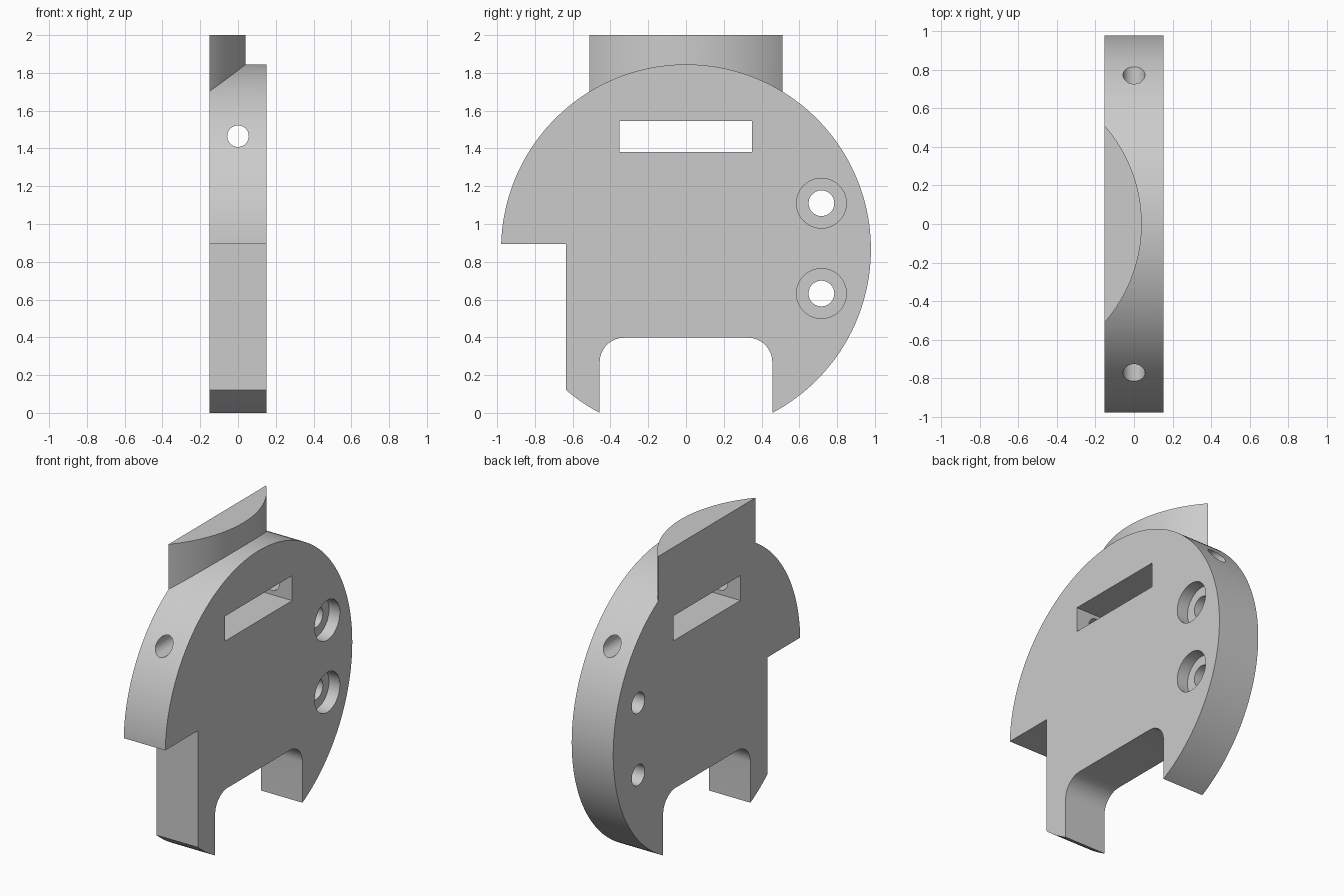
import bpy
import bmesh
from math import cos, sin, pi, radians

if "Cube" in bpy.data.objects:
    bpy.data.objects.remove(bpy.data.objects["Cube"])

HALF = 0.152              # half thickness of the plate
DISC_Z, DISC_R = 0.866, 0.979

grey = bpy.data.materials.new("light_grey")
grey.use_nodes = True
grey.diffuse_color = (0.6, 0.6, 0.6, 1)
grey.node_tree.nodes["Principled BSDF"].inputs["Base Color"].default_value = (0.6, 0.6, 0.6, 1)


def circle(u, v, r, n=64, start=0.0, sweep=2 * pi):
    """Points on a circle or, with a smaller sweep, an arc including its end."""
    count = n if sweep >= 2 * pi else n + 1
    return [(u + r * cos(start + sweep * i / n), v + r * sin(start + sweep * i / n))
            for i in range(count)]


def rect(u0, v0, u1, v1):
    return [(u0, v0), (u1, v0), (u1, v1), (u0, v1)]


def prism(name, points, lo, hi, axis="x"):
    """Extrude a 2D profile along an axis."""
    place = {"x": lambda u, v, t: (t, u, v),
             "y": lambda u, v, t: (u, t, v),
             "z": lambda u, v, t: (u, v, t)}[axis]
    bm = bmesh.new()
    rings = [[bm.verts.new(place(u, v, t)) for u, v in points] for t in (lo, hi)]
    for ring in rings:
        bm.faces.new(ring)
    n = len(points)
    for i in range(n):
        j = (i + 1) % n
        bm.faces.new((rings[0][i], rings[0][j], rings[1][j], rings[1][i]))
    bmesh.ops.recalc_face_normals(bm, faces=bm.faces)
    mesh = bpy.data.meshes.new(name)
    bm.to_mesh(mesh)
    bm.free()
    mesh.materials.append(grey)
    obj = bpy.data.objects.new(name, mesh)
    bpy.context.collection.objects.link(obj)
    return obj


def combine(target, tool, operation):
    tool.hide_render = True
    bpy.ops.object.select_all(action="DESELECT")
    target.select_set(True)
    bpy.context.view_layer.objects.active = target
    mod = target.modifiers.new("boolean", "BOOLEAN")
    mod.operation, mod.solver, mod.object = operation, "EXACT", tool
    bpy.ops.object.modifier_apply(modifier=mod.name)
    bpy.data.objects.remove(tool)


# Round plate, left over-thick at the back and trimmed flush later
plate = prism("mounting_plate", circle(0, DISC_Z, DISC_R, 180), -0.25, HALF)

# Curved boss on top
boss = prism("top_boss", circle(-0.733, 0, 0.773, 64, -radians(51.3), radians(102.6)),
             1.62, 2.0, "z")
combine(plate, boss, "UNION")

# Flat back
combine(plate, prism("back_trim", rect(-2, -1, 2, 3), -1, -HALF), "DIFFERENCE")

# Front step and rectangular window
combine(plate, prism("step_cut", rect(-2, -1, -0.635, 0.895), -1, 1), "DIFFERENCE")
combine(plate, prism("window_cut", rect(-0.352, 1.38, 0.35, 1.545), -1, 1), "DIFFERENCE")

# Bottom opening with rounded upper corners
W, TOP, R = 0.457, 0.398, 0.13
opening = [(-W, -1), (W, -1)]
opening += circle(W - R, TOP - R, R, 14, 0, pi / 2)
opening += circle(R - W, TOP - R, R, 14, pi / 2, pi / 2)
combine(plate, prism("opening_cut", opening, -1, 1), "DIFFERENCE")

# Counterbored bolt holes
for z in (0.632, 1.11):
    combine(plate, prism("bolt_hole", circle(0.717, z, 0.068, 48), -1, 1), "DIFFERENCE")
    combine(plate, prism("counterbore", circle(0.717, z, 0.132), HALF - 0.08, 1), "DIFFERENCE")

# Long hole running front to back through the window
combine(plate, prism("cross_hole", circle(0, 1.465, 0.057, 48), -2, 2, "y"), "DIFFERENCE")

# Smooth curved walls, keep crisp edges
bpy.ops.object.select_all(action="DESELECT")
plate.select_set(True)
bpy.context.view_layer.objects.active = plate
bpy.ops.object.shade_smooth_by_angle(angle=radians(25))
